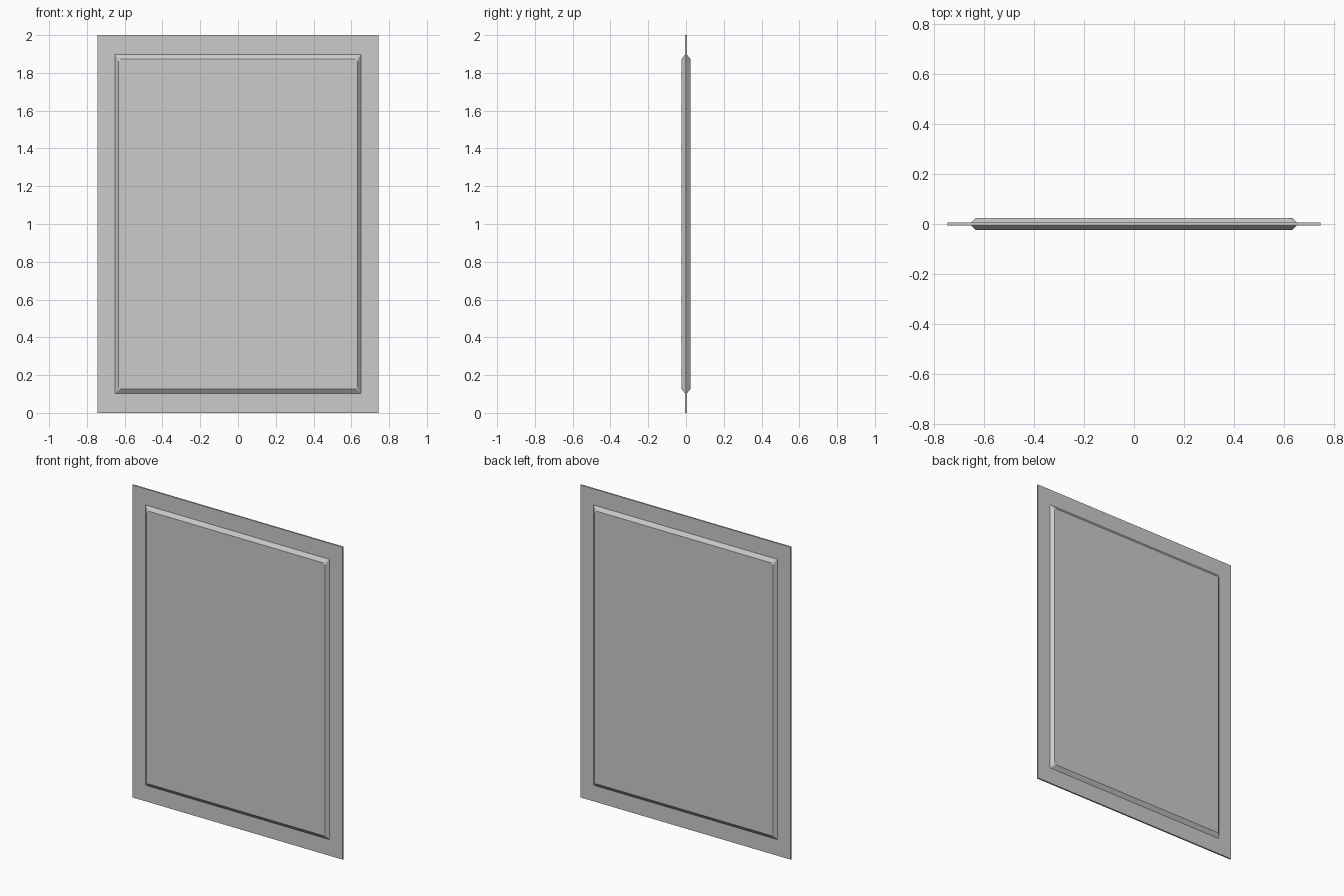
import bpy
import bmesh

cube = bpy.data.objects.get("Cube")
if cube:
    bpy.data.objects.remove(cube, do_unlink=True)

# Single grey finish
grey = bpy.data.materials.new("light grey")
grey.use_nodes = True
colour = (0.6, 0.6, 0.6, 1)
grey.diffuse_color = colour
grey.node_tree.nodes["Principled BSDF"].inputs["Base Color"].default_value = colour

WIDTH, HEIGHT, MID = 1.49, 2.0, 1.0
EDGE = 0.005      # half thickness of the rim
DEPTH = 0.023     # half thickness of the raised field


def finish(bm, name):
    bmesh.ops.recalc_face_normals(bm, faces=bm.faces)
    mesh = bpy.data.meshes.new(name)
    bm.to_mesh(mesh)
    bm.free()
    mesh.materials.append(grey)
    obj = bpy.data.objects.new(name, mesh)
    bpy.context.collection.objects.link(obj)


# Thin flat board
bm = bmesh.new()
bmesh.ops.create_cube(bm, size=1)
for v in bm.verts:
    v.co = (v.co.x * WIDTH, v.co.y * EDGE * 2, v.co.z * HEIGHT + MID)
finish(bm, "panel_board")


def raised_field(name, side):
    """Field with sloped edges and small clipped corners."""
    bm = bmesh.new()
    base, top_h, top_v = [], [], []
    for sx, sz in ((-1, -1), (1, -1), (1, 1), (-1, 1)):
        base.append(bm.verts.new((sx * 0.65, side * EDGE, MID + sz * 0.897)))
        top_h.append(bm.verts.new((sx * 0.622, side * DEPTH, MID + sz * 0.873)))
        top_v.append(bm.verts.new((sx * 0.633, side * DEPTH, MID + sz * 0.862)))
    loop = []
    for i in range(4):
        j = (i + 1) % 4
        first, second = (top_v, top_h) if i % 2 == 0 else (top_h, top_v)
        loop += [first[i], second[i]]
        edge = second
        bm.faces.new((base[i], base[j], edge[j], edge[i]))
        bm.faces.new((base[i], first[i], second[i]))
    bm.faces.new(loop)
    bm.faces.new(base)
    finish(bm, name)


raised_field("front_raised_field", -1)
raised_field("back_raised_field", 1)
